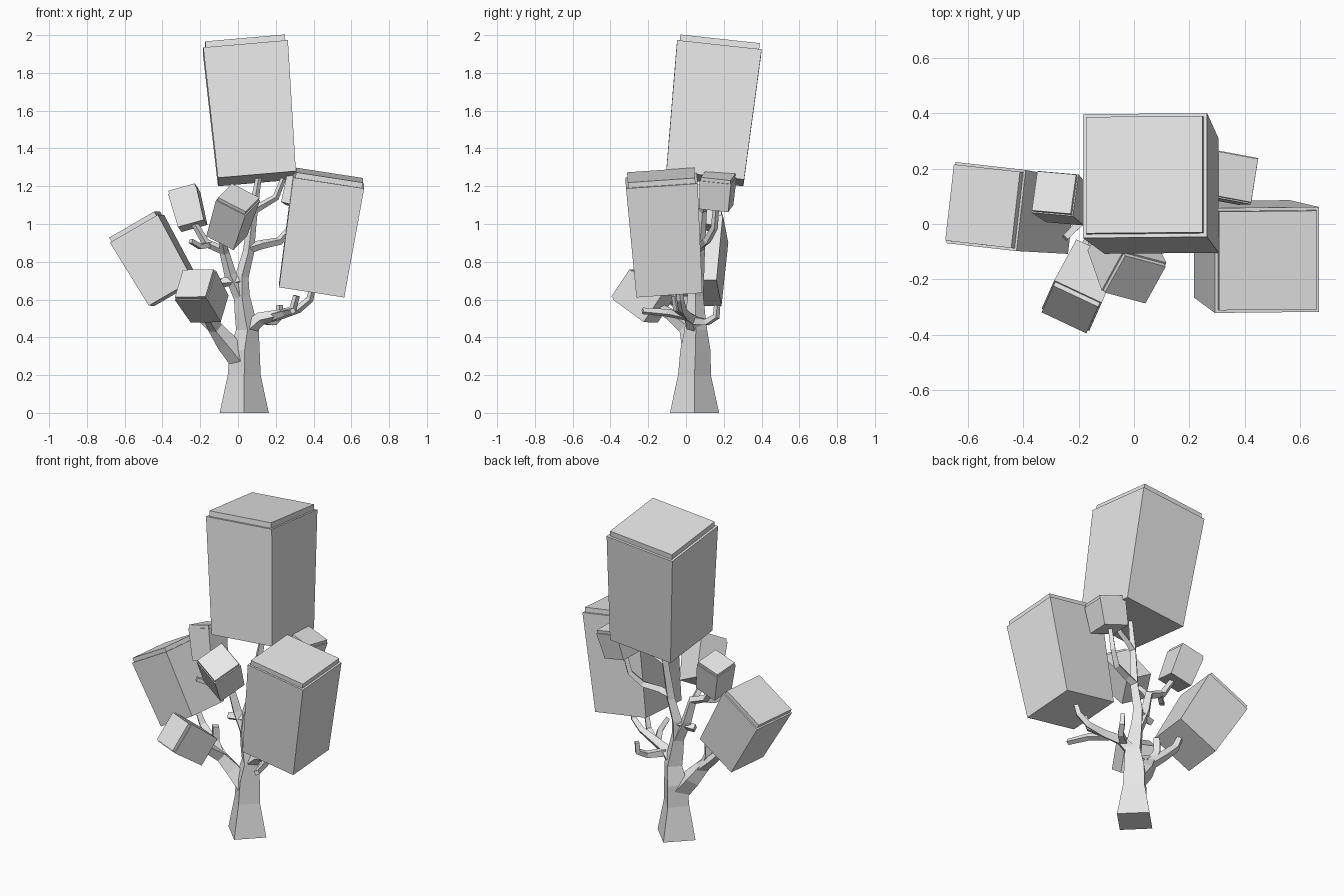
import bpy
import bmesh
from math import cos, sin, radians
from mathutils import Vector

default_cube = bpy.data.objects.get("Cube")
if default_cube:
    bpy.data.objects.remove(default_cube, do_unlink=True)

# One plain grey for the whole tree
grey = bpy.data.materials.new("light_grey")
grey.use_nodes = True
grey_value = (0.8, 0.8, 0.8, 1)
grey.diffuse_color = grey_value
grey.node_tree.nodes["Principled BSDF"].inputs["Base Color"].default_value = grey_value


def skin_rings(name, rings):
    """Join four-cornered rings into a closed flat-shaded object."""
    bm = bmesh.new()
    loops = [[bm.verts.new(corner) for corner in ring] for ring in rings]
    for lower, upper in zip(loops, loops[1:]):
        for k in range(4):
            n = (k + 1) % 4
            bm.faces.new((lower[k], lower[n], upper[n], upper[k]))
    bm.faces.new(reversed(loops[0]))
    bm.faces.new(loops[-1])
    bmesh.ops.recalc_face_normals(bm, faces=bm.faces)
    mesh = bpy.data.meshes.new(name)
    bm.to_mesh(mesh)
    bm.free()
    mesh.materials.append(grey)
    obj = bpy.data.objects.new(name, mesh)
    bpy.context.collection.objects.link(obj)
    return obj


def branch(name, *path):
    """Four-sided tube through (x, y, z, radius) points."""
    points = [Vector(p[:3]) for p in path]
    rings = []
    for i, (point, node) in enumerate(zip(points, path)):
        before = points[max(i - 1, 0)]
        after = points[min(i + 1, len(points) - 1)]
        turn = Vector((0, 0, 1)).rotation_difference(after - before)
        radius = node[3]
        rings.append([point + turn @ Vector((radius * a, radius * b, 0))
                      for a, b in ((1, 0), (0, 1), (-1, 0), (0, -1))])
    return skin_rings(name, rings)


def foliage(name, bottom, top, width, yaw=0):
    """Box block, narrower at the bottom, with a thin inset cap."""
    bottom, top = Vector(bottom), Vector(top)
    axis = (top - bottom).normalized()
    side = Vector((cos(radians(yaw)), sin(radians(yaw)), 0))
    side = (side - axis * side.dot(axis)).normalized()
    depth = axis.cross(side)
    cap_top = top + axis * (0.01 + 0.05 * width)
    rings = []
    for centre, scale in ((bottom, 0.92), (top, 1), (top, 0.94), (cap_top, 0.94)):
        half = width * scale / 2
        rings.append([centre + side * (half * a) + depth * (half * b)
                      for a, b in ((-1, -1), (1, -1), (1, 1), (-1, 1))])
    return skin_rings(name, rings)


# Foliage blocks
foliage("crown_block", bottom=(.1, .1, 1.24), top=(.04, .175, 1.93), width=.45)
foliage("left_large_block", bottom=(.39, -.09, .65), top=(.48, -.13, 1.23), width=.38)
foliage("right_large_block", bottom=(-.34, .04, .635), top=(-.535, .063, .975),
        width=.295, yaw=-6.5)
foliage("right_low_block", bottom=(-.15, -.14, .55), top=(-.225, -.295, .675),
        width=.19, yaw=-24)
foliage("front_middle_block", bottom=(-.06, -.05, .935), top=(0, -.19, 1.125),
        width=.18, yaw=-29)
foliage("right_upper_block", bottom=(-.24, .07, .99), top=(-.285, .11, 1.165),
        width=.155, yaw=-8)
foliage("left_back_block", bottom=(.315, .16, 1.09), top=(.355, .17, 1.24),
        width=.17, yaw=-9)

# Trunk, flared at the foot
branch("trunk", (.033, .045, 0, .13), (.033, .045, .2, .087), (.035, .05, .33, .08),
       (.05, .052, .44, .06), (.035, .05, .52, .052), (.02, .05, .62, .042),
       (.02, .06, .72, .036), (.055, .07, .85, .03), (.07, .08, .98, .026),
       (.085, .09, 1.1, .022), (.11, .1, 1.25, .016))

# Low branch on the right, with its forks
branch("right_low_branch", (.02, .045, .27, .06), (-.06, .03, .37, .055),
       (-.12, 0, .45, .04), (-.16, -.08, .52, .032), (-.17, -.15, .56, .025))
branch("right_low_fork", (-.11, .01, .44, .035), (-.2, .03, .52, .03),
       (-.27, .04, .59, .025), (-.31, .04, .68, .02))
branch("right_low_stub", (-.12, 0, .45, .03), (-.16, .01, .53, .027),
       (-.16, .01, .62, .024))

# Low branch on the left, with its forks
branch("left_low_branch", (.04, .05, .43, .045), (.12, .03, .5, .035),
       (.22, 0, .52, .028), (.32, -.02, .55, .022), (.38, -.03, .6, .02),
       (.4, -.04, .68, .016))
branch("left_low_fork", (.22, 0, .52, .025), (.29, -.05, .55, .02), (.31, -.06, .62, .018))
branch("left_front_twig", (.19, .01, .51, .025), (.25, -.1, .53, .021),
       (.29, -.23, .54, .018))
branch("left_back_twig", (.11, .04, .49, .028), (.19, .11, .48, .022),
       (.22, .16, .51, .02), (.22, .165, .57, .017))

# Middle branch on the right
branch("right_middle_branch", (.018, .052, .6, .036), (-.04, .05, .73, .032),
       (-.075, .04, .86, .027), (-.17, .05, .9, .022), (-.23, .06, 1, .018))
branch("right_middle_twig", (-.07, .04, .84, .022), (-.08, -.01, .9, .02),
       (-.07, -.05, .95, .016))
branch("right_middle_stub", (.01, .055, .7, .028), (-.09, .04, .69, .024))
branch("right_outer_twig", (-.15, .05, .89, .02), (-.2, 0, .88, .018),
       (-.25, -.05, .91, .016))

# Upper branches on the left
branch("left_upper_branch", (.055, .07, .87, .028), (.12, .08, .89, .025),
       (.22, .11, .91, .022), (.28, .15, .98, .019), (.31, .16, 1.1, .016))
branch("left_crown_twig", (.08, .085, 1.07, .022), (.13, .1, 1.1, .02),
       (.2, .11, 1.14, .018), (.24, .12, 1.24, .015))
